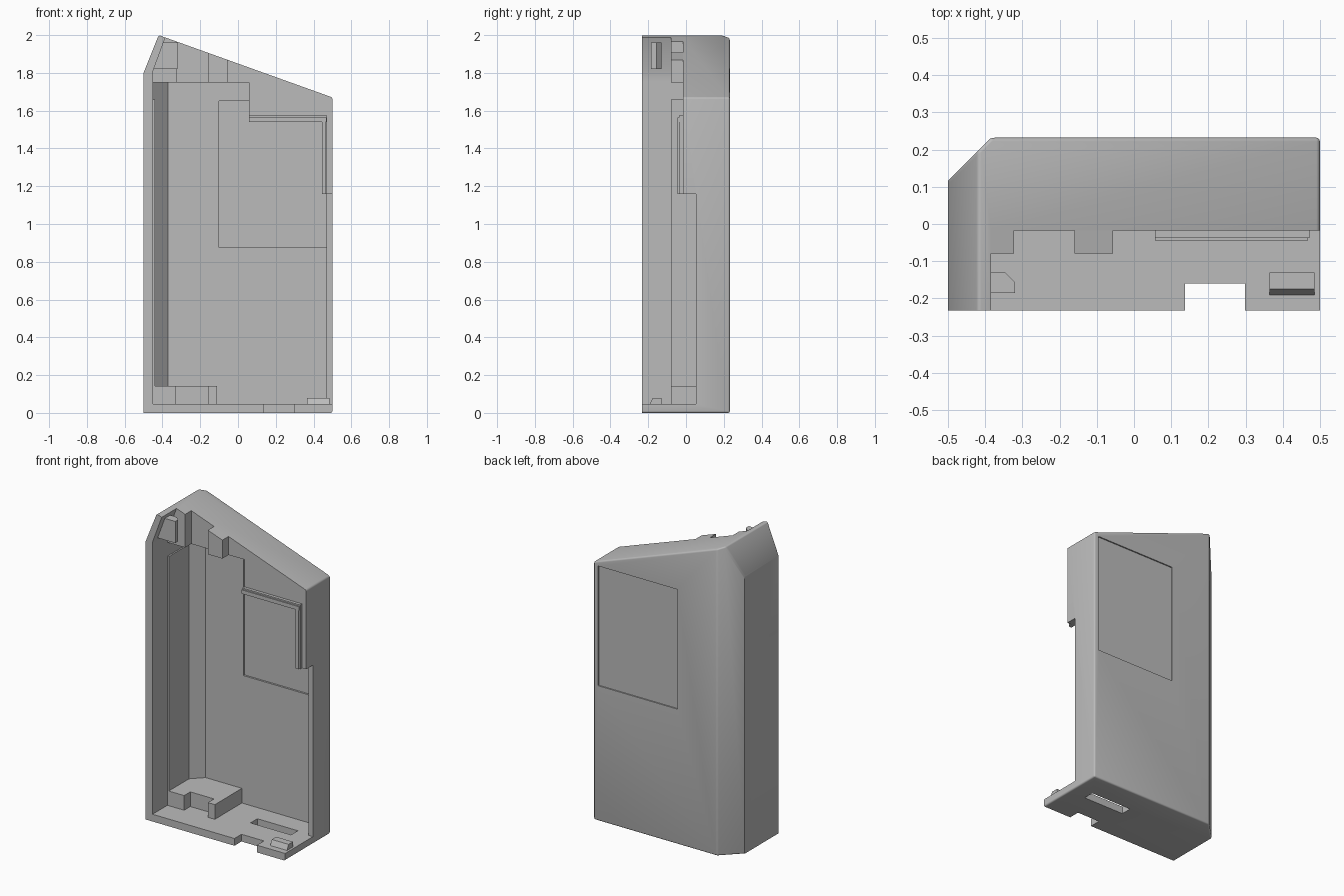
import bpy, bmesh
from mathutils import Vector

cube = bpy.data.objects.get("Cube")
if cube:
    bpy.data.objects.remove(cube, do_unlink=True)

GREY = (0.5, 0.5, 0.5, 1)
mat = bpy.data.materials.new("plain grey plastic")
mat.use_nodes = True
mat.diffuse_color = GREY
mat.node_tree.nodes["Principled BSDF"].inputs["Base Color"].default_value = GREY

FRONT, BACK, LEDGE, POST = -0.232, 0.232, -0.017, -0.08
INNER = 0.197
FLOOR = 0.047


def prism(name, outline, y0, y1, corner=None, bevel=0):
    """Extrude an x-z outline along y, optionally cutting the back corner where y - x = corner."""
    bm = bmesh.new()
    face = bm.faces.new([bm.verts.new((x, y0, z)) for x, z in outline])
    ext = bmesh.ops.extrude_face_region(bm, geom=[face])["geom"]
    bmesh.ops.translate(bm, verts=[v for v in ext if isinstance(v, bmesh.types.BMVert)],
                        vec=(0, y1 - y0, 0))
    if corner is not None:
        cut = bmesh.ops.bisect_plane(bm, geom=bm.verts[:] + bm.edges[:] + bm.faces[:],
                                     plane_co=(0, corner, 0), plane_no=(-1, 1, 0),
                                     clear_outer=True)["geom_cut"]
        bmesh.ops.contextual_create(bm, geom=[e for e in cut if isinstance(e, bmesh.types.BMEdge)])
    bmesh.ops.recalc_face_normals(bm, faces=bm.faces)
    if bevel:
        edges = [e for e in bm.edges
                 if not all(v.co.y < y0 + 0.01 for v in e.verts)
                 and not all(v.co.x < -0.49 for v in e.verts)]
        bmesh.ops.bevel(bm, geom=edges, offset=bevel, segments=3, profile=0.5, affect='EDGES')
    mesh = bpy.data.meshes.new(name)
    bm.to_mesh(mesh)
    bm.free()
    mesh.materials.append(mat)
    obj = bpy.data.objects.new(name, mesh)
    bpy.context.collection.objects.link(obj)
    return obj


def box(name, x0, x1, y0, y1, z0, z1):
    return prism(name, [(x0, z0), (x1, z0), (x1, z1), (x0, z1)], y0, y1)


def carve(obj, cutter):
    cutter.hide_render = True
    mod = obj.modifiers.new("cut", 'BOOLEAN')
    mod.operation, mod.solver, mod.object = 'DIFFERENCE', 'EXACT', cutter
    bpy.context.view_layer.objects.active = obj
    bpy.ops.object.modifier_apply(modifier=mod.name)
    bpy.data.objects.remove(cutter, do_unlink=True)


def roof(x):
    """Height of the sloping top at x."""
    return 2 - (x + 0.42) * 0.33 / 0.92


# Outer shell with sloping top and chamfered back corner
shell = prism("case_shell", [(-0.5, 0), (0.5, 0), (0.5, roof(0.5)), (-0.42, 2), (-0.5, 1.8)],
              FRONT, BACK, corner=0.617, bevel=0.01)

# Main cavity, stepped under the solid top
carve(shell, prism("cavity", [(-0.45, FLOOR), (0.468, FLOOR), (0.468, 1.57), (0.057, 1.57),
                              (0.057, 1.75), (-0.45, 1.75)], -0.5, INNER, corner=0.567))
# Front of the top and right wall set back behind the side wall
carve(shell, prism("front_opening", [(-0.45, 1.5), (-0.45, 1.81), (-0.354, 2.07), (0.7, 2.07),
                                     (0.7, 1.158), (0.4, 1.158), (0.4, 1.5)], -0.5, LEDGE))
carve(shell, box("side_opening", 0.44, 0.7, -0.5, 0.053, FLOOR, 1.2 - 0.042))
# Floor notch and slot
carve(shell, box("floor_notch", 0.137, 0.298, -0.5, -0.16, -0.1, 0.1))
carve(shell, box("floor_slot", 0.09, 0.38, 0.0, 0.07, -0.1, 0.1))
# Window panel, recessed on both sides of the back wall
carve(shell, box("outer_panel", -0.1, 0.468, BACK - 0.008, 0.4, 0.875, 1.65))
carve(shell, prism("inner_panel", [(-0.1, 0.875), (0.468, 0.875), (0.468, 1.57), (0.057, 1.57),
                                   (0.057, 1.65), (-0.1, 1.65)], 0.1, INNER + 0.012))

# Posts on the top block
for name, x0, x1 in (("top_corner_post", -0.45, -0.323), ("top_middle_post", -0.16, -0.056)):
    outline = [(x0, 1.75), (x1, 1.75), (x1, roof(x1))]
    outline += [(-0.39, roof(-0.39)), (-0.45, 1.81)] if x0 < -0.4 else [(x0, roof(x0))]
    prism(name, outline, POST, LEDGE)

# Bottom block with two posts
prism("bottom_block", [(-0.455, 0.04), (-0.11, 0.04), (-0.11, 0.142), (-0.455, 0.142)],
      LEDGE, INNER + 0.005, corner=0.57)
for name, x0, x1 in (("bottom_corner_post", -0.455, -0.33), ("bottom_middle_post", -0.16, -0.11)):
    box(name, x0, x1, POST, LEDGE, 0.04, 0.142)

# Thin rib lining the side wall
box("side_rib", -0.455, -0.44, POST, 0.125, 0.142, 1.66)

# Raised lip around the window corner
LIP = -0.045
box("lip_top", 0.057, 0.468, LIP, 0.02, 1.54, 1.565)
box("lip_top_step", 0.057, 0.472, LIP + 0.008, 0.02, 1.56, 1.574)
box("lip_side", 0.445, 0.464, LIP, 0.02, 1.158, 1.56)
box("lip_side_step", 0.46, 0.472, LIP + 0.008, 0.02, 1.158, 1.574)

# Upper clip on the slanted wall, with one chamfered corner
clip = prism("top_clip", [(-0.455, 1.82), (-0.32, 1.82), (-0.32, 1.96), (-0.405, 1.96)],
             -0.185, -0.13)
bm = bmesh.new()
bm.from_mesh(clip.data)
bmesh.ops.bevel(bm, geom=[e for e in bm.edges if all(v.co.x > -0.33 and v.co.y > -0.14 for v in e.verts)],
                offset=0.027, segments=1, affect='EDGES')
bm.to_mesh(clip.data)
bm.free()

# Lower clip with a slanted front
clip = box("bottom_clip", 0.365, 0.485, -0.195, -0.13, 0.04, 0.08)
for v in clip.data.vertices:
    if v.co.z > 0.07:
        v.co.y += 0.02 if v.co.y < -0.15 else 0

# Smooth only the rounded edges
bpy.ops.object.select_all(action='DESELECT')
shell.select_set(True)
bpy.context.view_layer.objects.active = shell
bpy.ops.object.shade_smooth_by_angle(angle=0.6)
